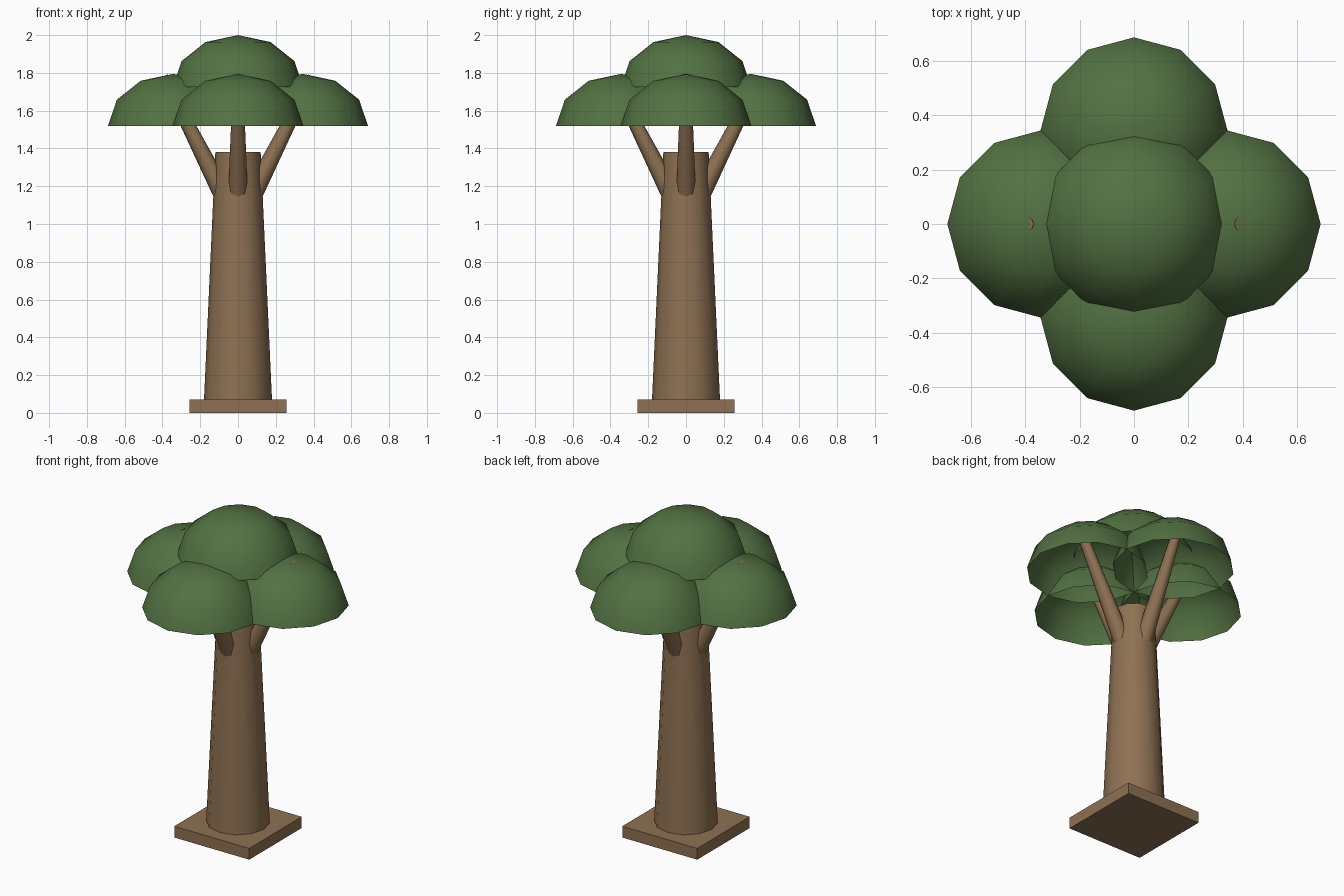
import bpy, bmesh, math
from mathutils import Vector, Matrix

if "Cube" in bpy.data.objects:
    bpy.data.objects.remove(bpy.data.objects["Cube"])


def material(name, rgb):
    m = bpy.data.materials.new(name)
    m.diffuse_color = (*rgb, 1)
    m.use_nodes = True
    m.node_tree.nodes["Principled BSDF"].inputs["Base Color"].default_value = m.diffuse_color
    return m


BARK = material("bark", (0.27, 0.165, 0.085))
LEAF = material("leaf", (0.085, 0.165, 0.055))


def finish(name, bm, mat, smooth=True):
    mesh = bpy.data.meshes.new(name)
    bm.to_mesh(mesh)
    bm.free()
    mesh.materials.append(mat)
    obj = bpy.data.objects.new(name, mesh)
    bpy.context.collection.objects.link(obj)
    if smooth:
        bpy.ops.object.select_all(action='DESELECT')
        obj.select_set(True)
        bpy.context.view_layer.objects.active = obj
        bpy.ops.object.shade_smooth_by_angle(angle=math.radians(50))
    return obj


def tapered(name, start, end, r1, r2, sides):
    start, end = Vector(start), Vector(end)
    axis = end - start
    rot = axis.to_track_quat('Z', 'Y').to_matrix().to_4x4()
    bm = bmesh.new()
    bmesh.ops.create_cone(bm, cap_ends=True, segments=sides, radius1=r1, radius2=r2,
                          depth=axis.length,
                          matrix=Matrix.Translation((start + end) / 2) @ rot)
    return finish(name, bm, BARK)


def dome(name, x, y, z):
    # open half of a flattened sphere
    bm = bmesh.new()
    bmesh.ops.create_uvsphere(bm, u_segments=12, v_segments=6, radius=0.345)
    bmesh.ops.delete(bm, geom=[v for v in bm.verts if v.co.z < -0.01], context='VERTS')
    bmesh.ops.scale(bm, vec=(1, 1, 0.797), verts=bm.verts)
    bmesh.ops.translate(bm, vec=(x, y, z), verts=bm.verts)
    return finish(name, bm, LEAF)


# square base slab
bm = bmesh.new()
bmesh.ops.create_cube(bm, size=1, matrix=Matrix.Translation((0, 0, 0.035))
                      @ Matrix.Diagonal((0.516, 0.516, 0.07, 1)))
finish("base", bm, BARK, smooth=False)

# trunk
tapered("trunk", (0, 0, 0.07), (0, 0, 1.38), 0.18, 0.12, 12)

# four branches, each carrying a leaf dome
for side, dx, dy in (("right", 1, 0), ("back", 0, 1), ("left", -1, 0), ("front", 0, -1)):
    tip, top = (0.395, 1.78) if dx else (0.385, 1.76)
    tapered(side + "_branch", (0.08 * dx, 0.08 * dy, 1.16),
            (tip * dx, tip * dy, top), 0.052, 0.027, 8)
    dome(side + "_leaf_dome", 0.343 * dx, 0.343 * dy, 1.52)

# crown dome on top
dome("crown_leaf_dome", 0, 0, 1.725)
